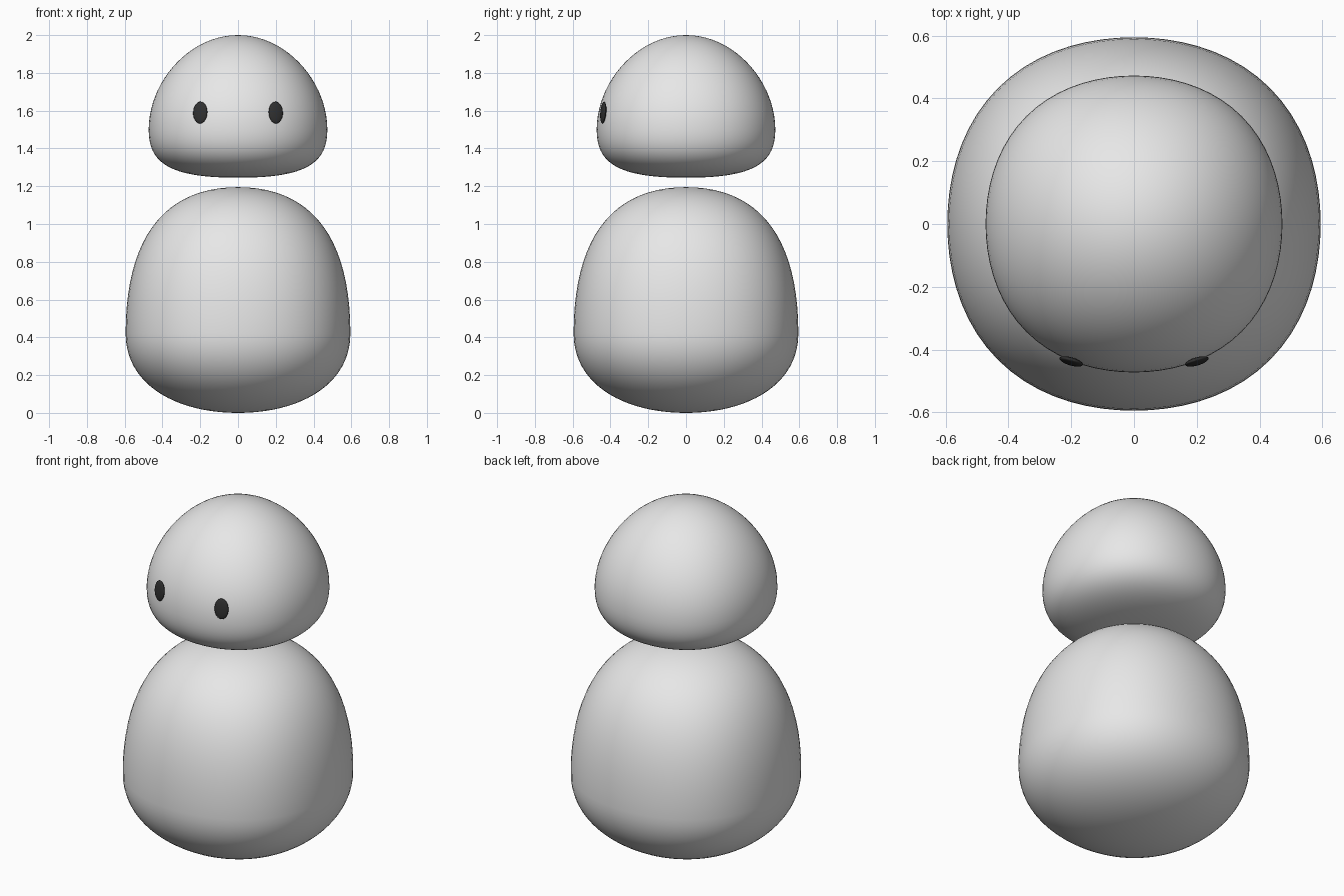
import bpy
import bmesh
import math
from mathutils import Vector
from mathutils.geometry import interpolate_bezier

cube = bpy.data.objects.get("Cube")
if cube:
    bpy.data.objects.remove(cube, do_unlink=True)

SEGMENTS = 72
STEPS = 22


def make_material(name, value):
    mat = bpy.data.materials.new(name)
    mat.use_nodes = True
    colour = (value, value, value, 1.0)
    mat.diffuse_color = colour
    mat.node_tree.nodes["Principled BSDF"].inputs["Base Color"].default_value = colour
    return mat


def add_object(name, bm, mat):
    bmesh.ops.recalc_face_normals(bm, faces=bm.faces)
    for face in bm.faces:
        face.smooth = True
    mesh = bpy.data.meshes.new(name)
    bm.to_mesh(mesh)
    bm.free()
    mesh.materials.append(mat)
    obj = bpy.data.objects.new(name, mesh)
    bpy.context.collection.objects.link(obj)
    return obj


def quarter(pole_z, wide_z, width, pole_pull, side_pull):
    """Smooth curve from a pole on the axis out to the widest ring."""
    points = [(0, 0, pole_z), (pole_pull, 0, pole_z),
              (width, 0, wide_z + side_pull), (width, 0, wide_z)]
    return interpolate_bezier(*[Vector(p) for p in points], STEPS)


def soft_block(name, mat, width, wide_z, bottom, top, squareness):
    """Rounded block: a profile turned around z with slightly square rings."""
    lower = quarter(bottom[0], wide_z, width, bottom[1], -bottom[2])
    upper = quarter(top[0], wide_z, width, top[1], top[2])
    profile = lower[1:] + upper[-2:0:-1]
    bm = bmesh.new()
    rings = []
    for p in profile:
        square = squareness * (p.x / width) ** 2
        ring = []
        for i in range(SEGMENTS):
            a = math.tau * i / SEGMENTS
            r = p.x * (1 + square * (1 - math.cos(4 * a)))
            ring.append(bm.verts.new((r * math.cos(a), r * math.sin(a), p.z)))
        rings.append(ring)
    low_pole = bm.verts.new(lower[0])
    high_pole = bm.verts.new(upper[0])
    for i in range(SEGMENTS):
        j = (i + 1) % SEGMENTS
        for a, b in zip(rings, rings[1:]):
            bm.faces.new((a[i], a[j], b[j], b[i]))
        bm.faces.new((low_pole, rings[0][j], rings[0][i]))
        bm.faces.new((high_pole, rings[-1][i], rings[-1][j]))
    return add_object(name, bm, mat)


def eye(name, mat, side):
    """Thin oval lens lying on the front of the head."""
    bm = bmesh.new()
    bmesh.ops.create_uvsphere(bm, u_segments=32, v_segments=16, radius=1)
    obj = add_object(name, bm, mat)
    obj.scale = (0.039, 0.012, 0.058)
    obj.rotation_euler = (math.radians(-5), 0, side * math.radians(16))
    obj.location = (side * 0.2, -0.438, 1.59)


grey = make_material("light grey", 0.8)
black = make_material("soft black", 0.03)

# Body and floating head: (pole height, pole pull, side pull) for each end
soft_block("body", grey, 0.595, 0.42, (0.0, 0.33, 0.27), (1.195, 0.38, 0.52), 0.015)
soft_block("head", grey, 0.473, 1.5, (1.245, 0.36, 0.18), (2.0, 0.26, 0.25), 0.0135)

# Eyes
eye("left_eye", black, 1)
eye("right_eye", black, -1)
